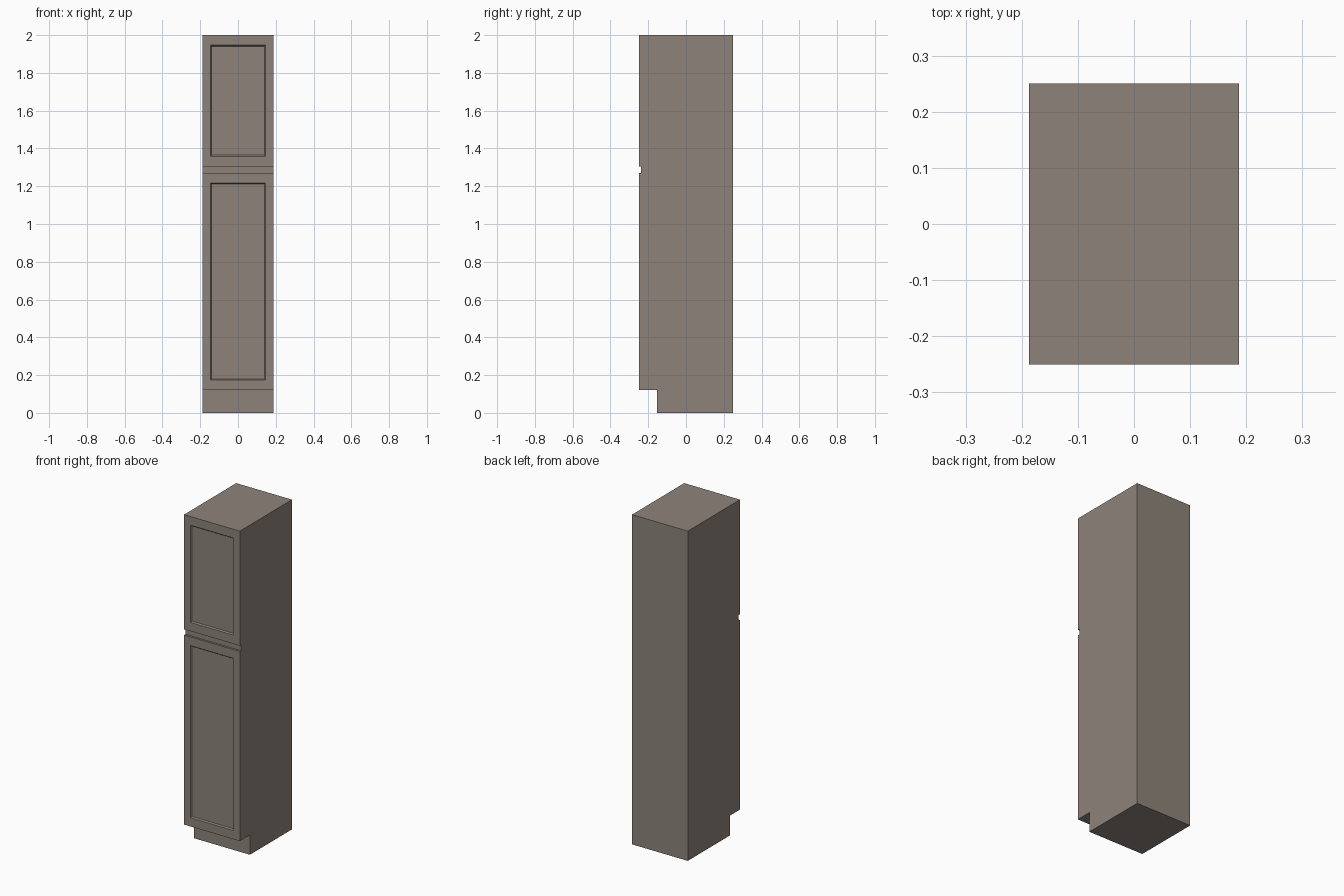
import bpy, bmesh

if "Cube" in bpy.data.objects:
    bpy.data.objects.remove(bpy.data.objects["Cube"])

HW, FRONT, BACK, TOP = 0.187, -0.25, 0.25, 2.0
DOOR_BACK = -0.238          # front plane of the carcass, behind the doors
TOE_Y, TOE_Z = -0.153, 0.12  # toe-kick recess

wood = bpy.data.materials.new("taupe_paint")
wood.diffuse_color = (0.27, 0.23, 0.195, 1)
wood.use_nodes = True
wood.node_tree.nodes["Principled BSDF"].inputs["Base Color"].default_value = wood.diffuse_color


def finish(bm, name):
    bmesh.ops.recalc_face_normals(bm, faces=bm.faces)
    mesh = bpy.data.meshes.new(name)
    bm.to_mesh(mesh)
    bm.free()
    mesh.materials.append(wood)
    obj = bpy.data.objects.new(name, mesh)
    bpy.context.collection.objects.link(obj)
    return obj


def carcass():
    # side profile (y, z) with toe-kick notch, extruded across the width
    profile = [(TOE_Y, 0), (BACK, 0), (BACK, TOP),
               (DOOR_BACK, TOP), (DOOR_BACK, TOE_Z), (TOE_Y, TOE_Z)]
    bm = bmesh.new()
    face = bm.faces.new([bm.verts.new((-HW, y, z)) for y, z in profile])
    ext = bmesh.ops.extrude_face_region(bm, geom=[face])["geom"]
    bmesh.ops.translate(bm, vec=(2 * HW, 0, 0),
                        verts=[v for v in ext if isinstance(v, bmesh.types.BMVert)])
    return finish(bm, "carcass")


def door(name, z0, z1, stile=0.042, rail=0.053, slope=0.006, depth=0.008):
    # nested rectangles from the back edge to the recessed centre panel
    steps = [(0, 0, DOOR_BACK), (0, 0, FRONT), (stile, rail, FRONT),
             (stile + slope, rail + slope, FRONT + depth)]
    bm = bmesh.new()
    rings = []
    for dx, dz, y in steps:
        x, lo, hi = HW - dx, z0 + dz, z1 - dz
        rings.append([bm.verts.new((px, y, pz))
                      for px, pz in ((-x, lo), (x, lo), (x, hi), (-x, hi))])
    for a, b in zip(rings, rings[1:]):
        for i in range(4):
            j = (i + 1) % 4
            bm.faces.new((a[i], a[j], b[j], b[i]))
    bm.faces.new(rings[0])
    bm.faces.new(rings[-1])
    return finish(bm, name)


carcass()
door("lower_door", TOE_Z, 1.27)
door("upper_door", 1.305, TOP)
